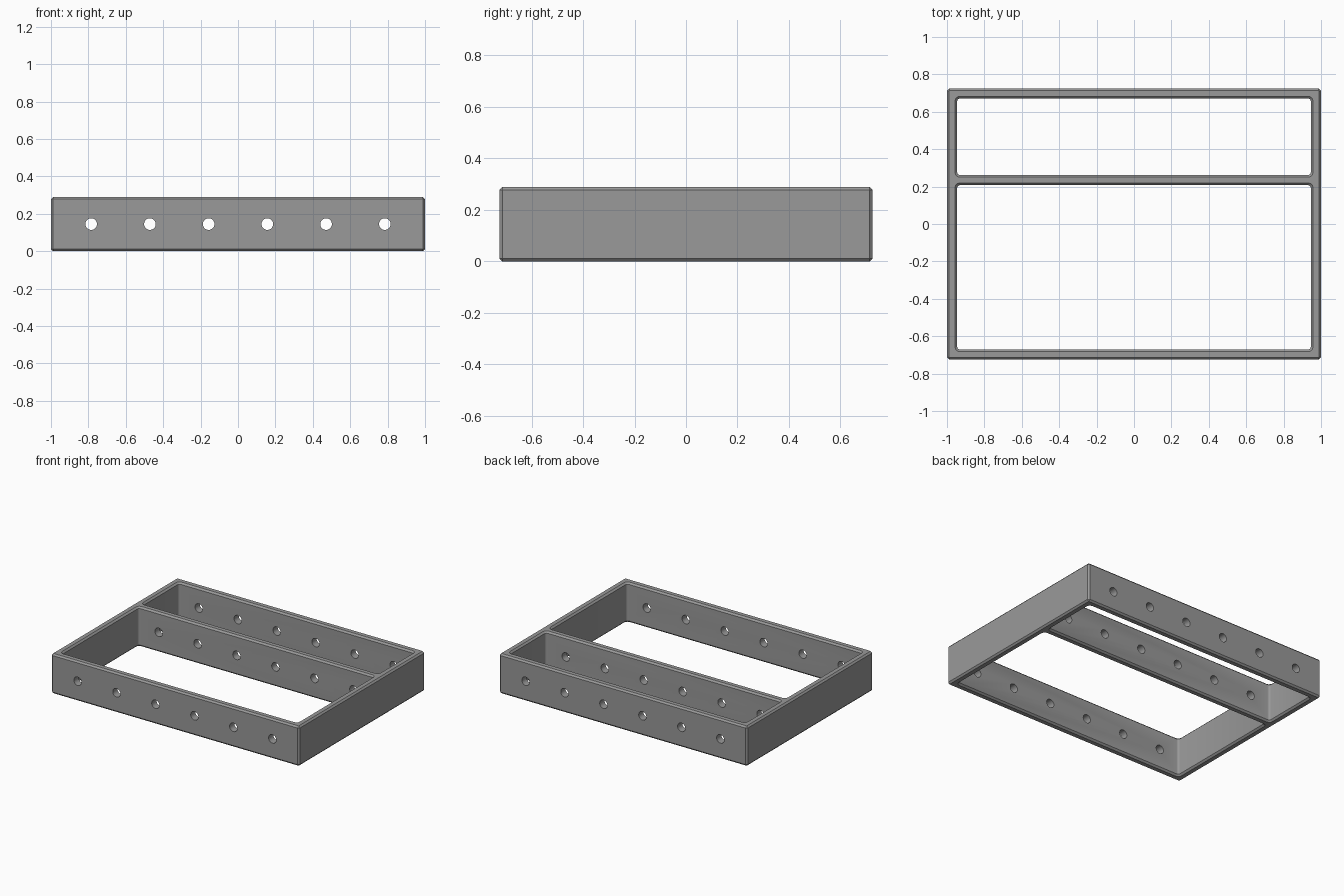
import bpy, bmesh, math

if "Cube" in bpy.data.objects:
    bpy.data.objects.remove(bpy.data.objects["Cube"])

HX, HY, H = 1.0, 0.725, 0.29      # half width, half depth, height
WALL, C = 0.054, 0.012            # wall thickness, edge chamfer
DIVIDER = (0.208, 0.262)          # front and back of the dividing wall

grey = bpy.data.materials.new("grey")
grey.diffuse_color = (0.32, 0.32, 0.32, 1)
grey.use_nodes = True
grey.node_tree.nodes["Principled BSDF"].inputs["Base Color"].default_value = grey.diffuse_color


def outline(x0, x1, y0, y1, r, steps):
    """Rectangle with rounded (or, with one step, chamfered) corners."""
    pts = []
    corners = ((x1 - r, y1 - r), (x0 + r, y1 - r), (x0 + r, y0 + r), (x1 - r, y0 + r))
    for i, (cx, cy) in enumerate(corners):
        for k in range(steps + 1):
            a = (i + k / steps) * math.pi / 2
            pts.append((cx + r * math.cos(a), cy + r * math.sin(a)))
    return pts


def block(name, x0, x1, y0, y1, r, steps, levels):
    """Closed loft of outlines; levels are (z, outward offset)."""
    bm = bmesh.new()
    rings = []
    for z, o in levels:
        pts = outline(x0 - o, x1 + o, y0 - o, y1 + o, max(r + o, 0.002), steps)
        rings.append([bm.verts.new((x, y, z)) for x, y in pts])
    n = len(rings[0])
    for a, b in zip(rings, rings[1:]):
        for i in range(n):
            j = (i + 1) % n
            bm.faces.new((a[i], a[j], b[j], b[i]))
    bm.faces.new(rings[0][::-1])
    bm.faces.new(rings[-1])
    bmesh.ops.recalc_face_normals(bm, faces=bm.faces)
    mesh = bpy.data.meshes.new(name)
    bm.to_mesh(mesh)
    bm.free()
    mesh.materials.append(grey)
    ob = bpy.data.objects.new(name, mesh)
    bpy.context.collection.objects.link(ob)
    return ob


# Outer block with chamfered edges
frame = block("frame", -HX, HX, -HY, HY, C, 1,
              [(0, -C + 0.001), (C, 0), (H - C, 0), (H, -C + 0.001)])

# Two open compartments, flared at the top and bottom rims
E = 0.02
flare = [(-E, C + E), (C, 0), (H - C, 0), (H + E, C + E)]
cutters = []
for name, y0, y1 in (("front_compartment_cutter", -HY + WALL, DIVIDER[0]),
                     ("back_compartment_cutter", DIVIDER[1], HY - WALL)):
    cutters.append(block(name, -HX + WALL, HX - WALL, y0, y1, 0.016, 3, flare))

# Row of six round holes through all three long walls
for i in range(6):
    bpy.ops.mesh.primitive_cylinder_add(
        vertices=32, radius=0.031, depth=2 * HY + 0.2,
        location=((i - 2.5) * 0.314, 0, H / 2), rotation=(math.pi / 2, 0, 0))
    hole = bpy.context.object
    hole.name = f"hole_cutter_{i + 1}"
    hole.data.materials.append(grey)
    cutters.append(hole)

for cutter in cutters:
    mod = frame.modifiers.new(cutter.name, 'BOOLEAN')
    mod.operation, mod.solver, mod.object = 'DIFFERENCE', 'EXACT', cutter

# Bake the cuts, then remove the cutters
bpy.context.view_layer.update()
cut = bpy.data.meshes.new_from_object(
    frame.evaluated_get(bpy.context.evaluated_depsgraph_get()))
frame.modifiers.clear()
frame.data = cut
for cutter in cutters:
    bpy.data.objects.remove(cutter)

bpy.ops.object.select_all(action='DESELECT')
frame.select_set(True)
bpy.context.view_layer.objects.active = frame
bpy.ops.object.shade_smooth_by_angle(angle=math.radians(32))
